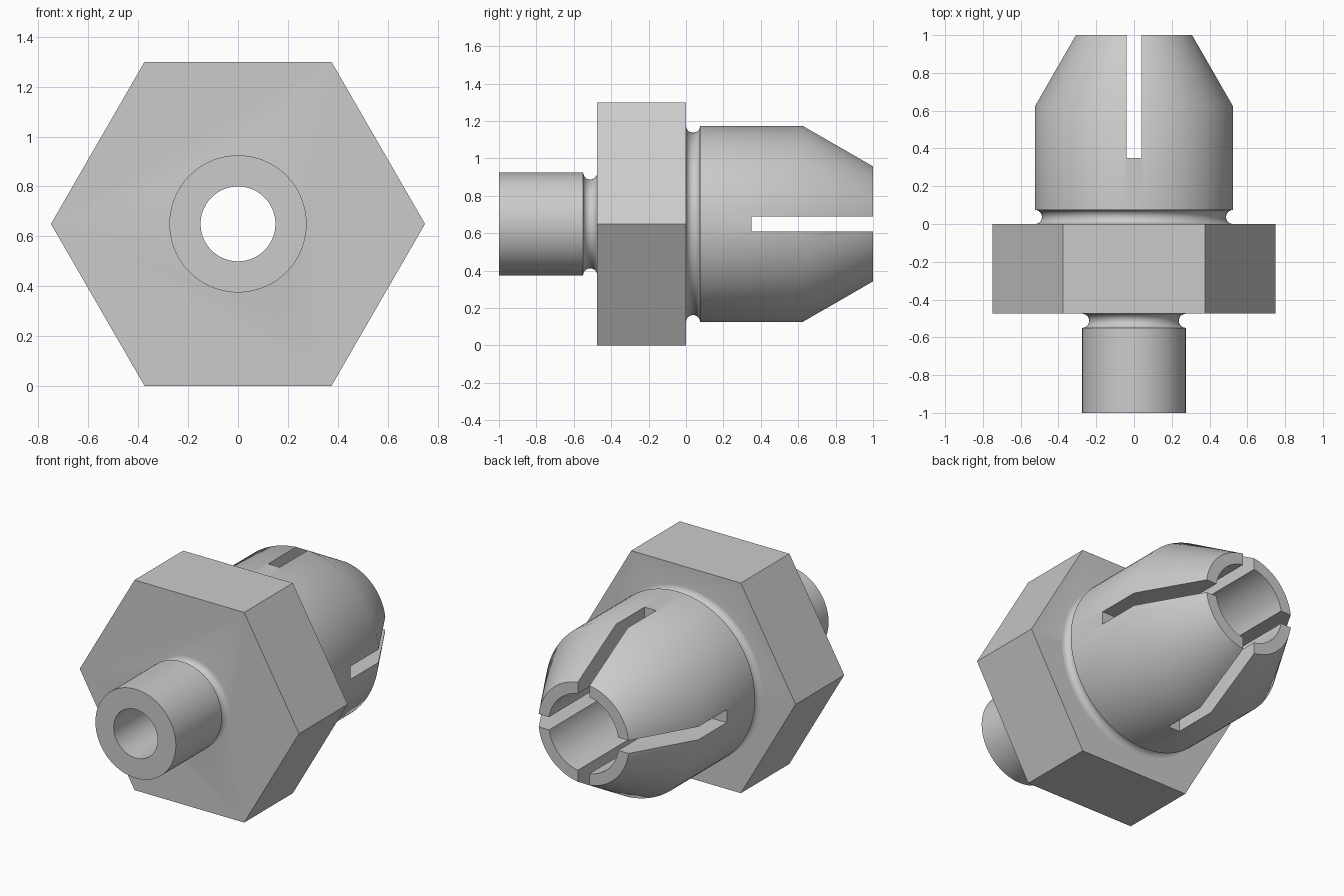
import bpy, bmesh, math
from mathutils import Matrix, Vector

old = bpy.data.objects.get("Cube")
if old:
    bpy.data.objects.remove(old, do_unlink=True)

AXIS_Z = 0.65   # height of the turning axis
SEGMENTS = 96

steel = bpy.data.materials.new("grey_steel")
steel.use_nodes = True
steel.diffuse_color = (0.6, 0.6, 0.6, 1)
steel.node_tree.nodes["Principled BSDF"].inputs["Base Color"].default_value = (0.6, 0.6, 0.6, 1)


def finish(bm, name):
    bmesh.ops.recalc_face_normals(bm, faces=bm.faces)
    mesh = bpy.data.meshes.new(name)
    bm.to_mesh(mesh)
    bm.free()
    mesh.materials.append(steel)
    obj = bpy.data.objects.new(name, mesh)
    bpy.context.collection.objects.link(obj)
    return obj


def lathe(name, profile):
    """Turn a closed (y, radius) outline around the long axis."""
    bm = bmesh.new()
    rings = []
    for i in range(SEGMENTS):
        a = math.tau * (i + 0.5) / SEGMENTS
        rings.append([bm.verts.new((r * math.cos(a), y, AXIS_Z + r * math.sin(a)))
                      for y, r in profile])
    n = len(profile)
    for i, ring in enumerate(rings):
        nxt = rings[(i + 1) % SEGMENTS]
        for j in range(n):
            k = (j + 1) % n
            bm.faces.new((ring[j], ring[k], nxt[k], nxt[j]))
    return finish(bm, name)


def box(name, low, high):
    bm = bmesh.new()
    low, high = Vector(low), Vector(high)
    bmesh.ops.create_cube(bm, size=1, matrix=Matrix.Translation((low + high) / 2)
                          @ Matrix.Diagonal((*(high - low), 1)))
    return finish(bm, name)


def groove(start, end, radius, steps=10):
    """Half-round relief groove cut into a cylinder."""
    mid, half = (start + end) / 2, (end - start) / 2
    return [(mid - half * math.cos(math.pi * i / steps),
             radius - half * math.sin(math.pi * i / steps)) for i in range(steps + 1)]


def boolean(target, tool, operation):
    mod = target.modifiers.new(operation.lower(), 'BOOLEAN')
    mod.operation, mod.solver, mod.object = operation, 'EXACT', tool
    bpy.context.view_layer.objects.active = target
    bpy.ops.object.modifier_apply(modifier=mod.name)
    bpy.data.objects.remove(tool, do_unlink=True)


# Turned body: front pipe, hidden core, tapered collet and stepped bore
body = lathe("collet_body",
             [(-1, 0.15), (-1, 0.275)]
             + groove(-0.55, -0.475, 0.275)
             + [(-0.4, 0.275), (-0.1, 0.525)]
             + groove(0, 0.075, 0.525)
             + [(0.625, 0.525), (1, 0.31), (1, 0.24), (0, 0.24), (0, 0.15)])

# Hexagonal flange, bored so that the passage stays open
bm = bmesh.new()
bmesh.ops.create_cone(bm, cap_ends=True, segments=6, radius1=0.75, radius2=0.75, depth=0.475,
                      matrix=Matrix.Translation((0, -0.2375, AXIS_Z))
                      @ Matrix.Rotation(math.pi / 2, 4, 'X') @ Matrix.Rotation(math.pi / 2, 4, 'Z'))
corner = max(v.co.x for v in bm.verts)
if corner < 0.74:   # keep two corners pointing sideways
    bmesh.ops.rotate(bm, verts=bm.verts, cent=(0, 0, AXIS_Z),
                     matrix=Matrix.Rotation(math.pi / 6, 3, 'Y'))
flange = finish(bm, "hex_flange")
bm = bmesh.new()
bmesh.ops.create_cone(bm, cap_ends=True, segments=SEGMENTS, radius1=0.2, radius2=0.2, depth=1,
                      matrix=Matrix.Translation((0, -0.2375, AXIS_Z))
                      @ Matrix.Rotation(math.pi / 2, 4, 'X'))
boolean(flange, finish(bm, "flange_bore"), 'DIFFERENCE')
boolean(body, flange, 'UNION')

# Crossed slots that split the collet into four jaws
boolean(body, box("upright_slot", (-0.04, 0.35, -0.2), (0.04, 1.2, 1.5)), 'DIFFERENCE')
boolean(body, box("level_slot", (-0.9, 0.35, AXIS_Z - 0.04), (0.9, 1.2, AXIS_Z + 0.04)), 'DIFFERENCE')

# Smooth turned surfaces with crisp machined edges
bpy.ops.object.select_all(action='DESELECT')
body.select_set(True)
bpy.context.view_layer.objects.active = body
bpy.ops.object.shade_smooth_by_angle(angle=math.radians(35))
body.name = "slotted_collet_fitting"
